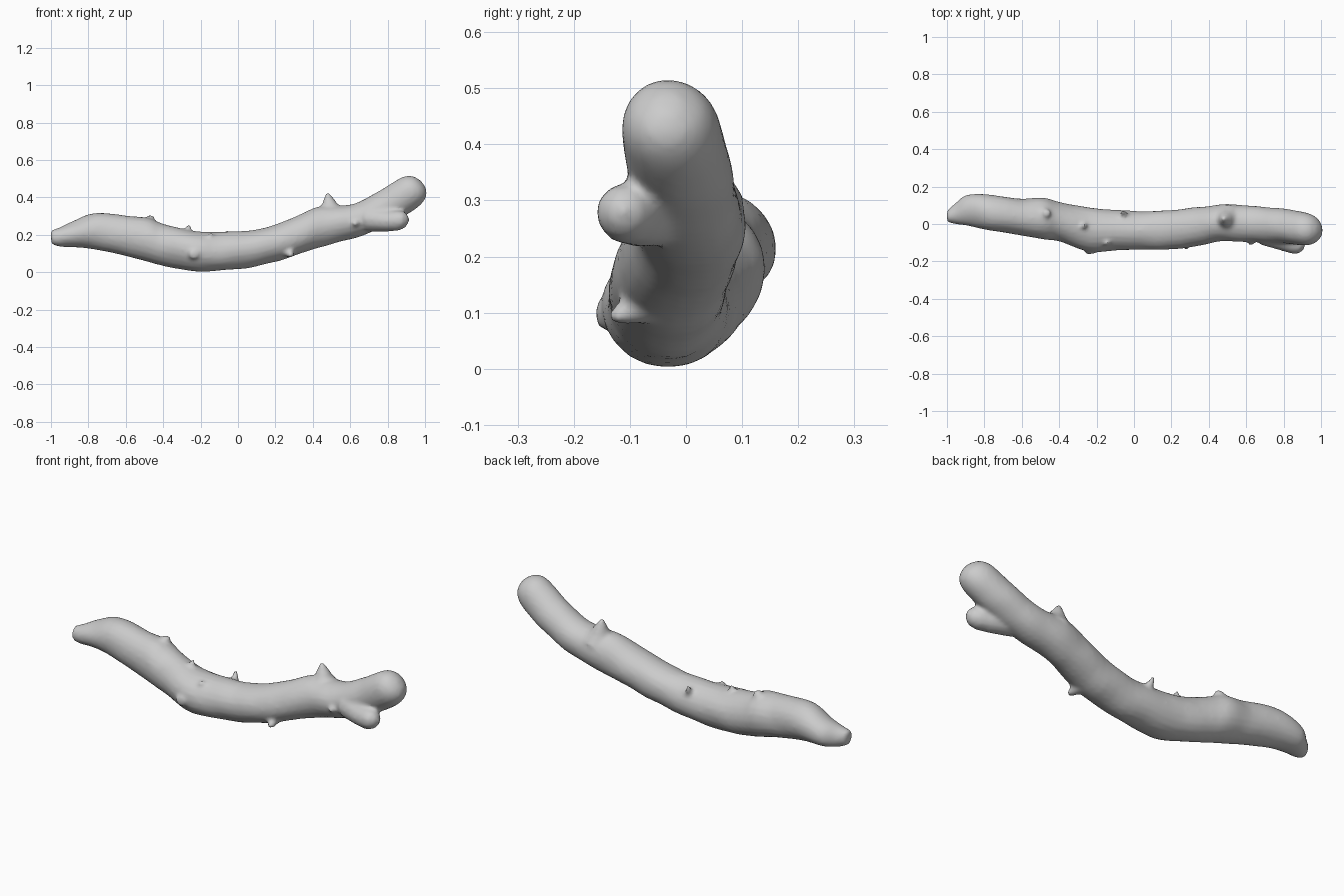
import bpy, bmesh, math
from mathutils import Vector, noise

SIDES = 20


def spline(rows, steps):
    """Catmull-Rom resampling of rows of numbers."""
    out = []
    for i in range(len(rows) - 1):
        p0, p1 = rows[max(i - 1, 0)], rows[i]
        p2, p3 = rows[i + 1], rows[min(i + 2, len(rows) - 1)]
        for s in range(steps):
            t = s / steps
            out.append([0.5 * (2 * b + (c - a) * t + (2 * a - 5 * b + 4 * c - d) * t * t
                               + (3 * b - a - 3 * c + d) * t ** 3)
                        for a, b, c, d in zip(p0, p1, p2, p3)])
    out.append(list(rows[-1]))
    return out


def loft(bm, rings):
    """Skin a list of point rings and close both ends."""
    loops = [[bm.verts.new(p) for p in ring] for ring in rings]
    for a, b in zip(loops, loops[1:]):
        for j in range(len(a)):
            k = (j + 1) % len(a)
            bm.faces.new((a[j], a[k], b[k], b[j]))
    bm.faces.new(loops[0][::-1])
    bm.faces.new(loops[-1])


def limb(bm, path):
    """Elliptical limb: rows of x, y, z, radius across, radius up, tilt."""
    rings = []
    for x, y, z, ry, rz, tilt in spline(path, 4):
        t = math.radians(tilt)
        ring = []
        for j in range(SIDES):
            a = math.tau * j / SIDES
            c, s = math.cos(a) * ry, math.sin(a) * rz
            p = Vector((x - math.sin(t) * s, y + c, z + math.cos(t) * s))
            ring.append(p)
        rings.append(ring)
    loft(bm, rings)


def stub(bm, points, radii):
    """Round stub along a path of points, for knots and spurs."""
    pts = [Vector(p) for p in points]
    q = (pts[-1] - pts[0]).to_track_quat('Z', 'Y')
    rings = [[p + q @ Vector((r * math.cos(math.tau * j / 12), r * math.sin(math.tau * j / 12), 0))
              for j in range(12)] for p, r in zip(pts, radii)]
    loft(bm, rings)


bm = bmesh.new()

# Main curved stem
limb(bm, [
    (-1.00, 0.040, 0.185, 0.032, 0.038, 0),
    (-0.955, 0.055, 0.187, 0.055, 0.050, 0),
    (-0.89, 0.075, 0.202, 0.083, 0.068, 0),
    (-0.76, 0.058, 0.220, 0.096, 0.097, 0),
    (-0.60, 0.037, 0.194, 0.100, 0.108, 0),
    (-0.48, 0.028, 0.172, 0.111, 0.118, 0),
    (-0.40, 0.013, 0.147, 0.106, 0.112, 0),
    (-0.24, -0.030, 0.113, 0.117, 0.109, 0),
    (-0.10, -0.032, 0.112, 0.110, 0.104, 0),
    (0.05, -0.034, 0.122, 0.103, 0.100, 5),
    (0.20, -0.030, 0.155, 0.106, 0.097, 10),
    (0.34, -0.013, 0.205, 0.104, 0.098, 15),
    (0.45, 0.004, 0.246, 0.099, 0.106, 15),
    (0.55, 0.006, 0.264, 0.098, 0.098, 17),
    (0.66, 0.000, 0.286, 0.096, 0.088, 25),
    (0.79, -0.010, 0.348, 0.093, 0.091, 30),
    (0.88, -0.022, 0.404, 0.092, 0.093, 34),
    (0.935, -0.028, 0.440, 0.083, 0.086, 36),
    (0.97, -0.030, 0.462, 0.060, 0.062, 36),
    (0.988, -0.030, 0.474, 0.022, 0.022, 36),
])

# Cut side branch near the right end
stub(bm, [(0.70, -0.045, 0.285), (0.80, -0.085, 0.275), (0.86, -0.107, 0.277),
          (0.89, -0.118, 0.279), (0.912, -0.124, 0.28)],
     [0.070, 0.058, 0.054, 0.044, 0.018])

# Pointed spur on top
stub(bm, [(0.50, 0.02, 0.31), (0.49, 0.025, 0.355), (0.478, 0.03, 0.425)], [0.085, 0.048, 0.008])

# Small knots and buds: base, tip, base radius
for base, tip, r in [
    ((-0.24, -0.09, 0.10), (-0.235, -0.160, 0.095), 0.055),
    ((-0.27, -0.01, 0.20), (-0.262, -0.010, 0.252), 0.025),
    ((-0.05, 0.04, 0.17), (-0.06, 0.070, 0.222), 0.025),
    ((0.27, -0.08, 0.11), (0.285, -0.132, 0.090), 0.032),
    ((-0.15, -0.08, 0.16), (-0.145, -0.108, 0.208), 0.028),
    ((-0.49, 0.06, 0.24), (-0.46, 0.055, 0.303), 0.045),
    ((0.62, -0.06, 0.26), (0.63, -0.110, 0.262), 0.028),
]:
    stub(bm, [base, tip], [r, r * 0.4])

bmesh.ops.recalc_face_normals(bm, faces=bm.faces)

# Gentle bark unevenness
bm.normal_update()
for v in bm.verts:
    v.co += v.normal * 0.005 * noise.noise(v.co * 9)

mesh = bpy.data.meshes.new("branch")
bm.to_mesh(mesh)
bm.free()
branch = bpy.data.objects.new("branch", mesh)
bpy.context.collection.objects.link(branch)

# Fuse stem, stubs and knots into one skin
fuse = branch.modifiers.new("fuse", 'REMESH')
fuse.mode = 'VOXEL'
fuse.voxel_size = 0.011
fuse.use_smooth_shade = True
soften = branch.modifiers.new("soften", 'SMOOTH')
soften.factor = 0.5
soften.iterations = 4
